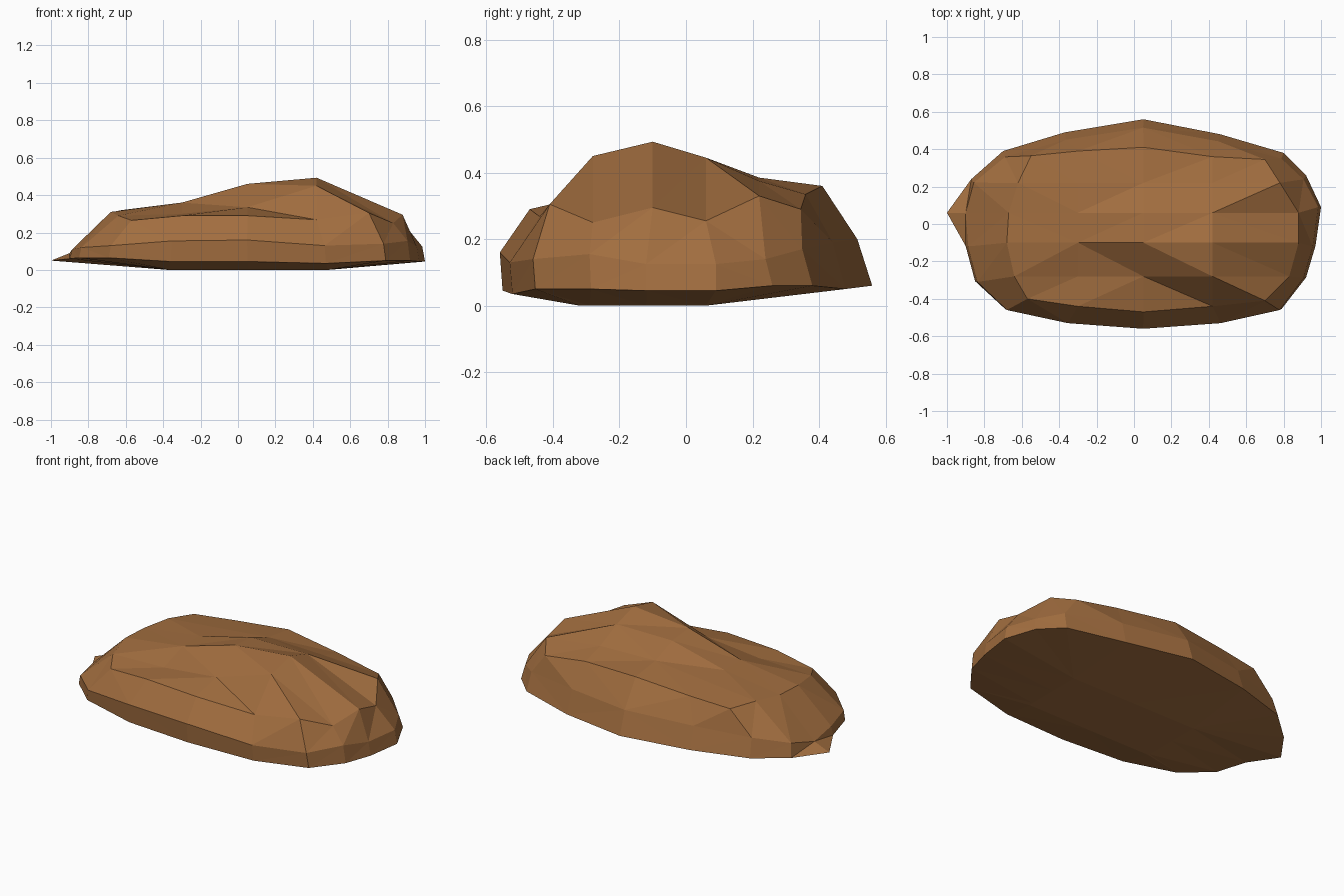
import bpy, bmesh

if "Cube" in bpy.data.objects:
    bpy.data.objects.remove(bpy.data.objects["Cube"])

# Warm brown stone
brown = bpy.data.materials.new("brown stone")
brown.diffuse_color = (0.36, 0.155, 0.05, 1)
brown.use_nodes = True
brown.node_tree.nodes["Principled BSDF"].inputs["Base Color"].default_value = brown.diffuse_color

# Crown of the rock: 6 rows (front to back) by 5 columns (left to right)
left_x = [-.57, -.64, -.68, -.67, -.62, -.55]
right_x = [.70, .83, .88, .88, .78, .70]
row_y = [-.44, -.28, -.10, .06, .22, .38]
front_y = [-.40, -.44, -.47, -.44, -.41]
back_y = [.365, .39, .41, .36, .345]
heights = [
    [.265, .290, .290, .268, .305],
    [.290, .300, .335, .450, .250],
    [.310, .360, .460, .493, .295],
    [.310, .360, .445, .445, .255],
    [.320, .350, .385, .375, .330],
    [.310, .330, .360, .335, .290],
]

# Footprint, anticlockwise from the front left corner
outline = [(-.69, -.46), (-.36, -.53), (.05, -.56), (.47, -.53), (.79, -.46),
           (.92, -.29), (.97, -.12), (1.0, .09), (.92, .26), (.80, .38),
           (.46, .48), (.05, .56), (-.37, .49), (-.70, .39),
           (-.87, .24), (-1.0, .06), (-.90, -.12), (-.85, -.31)]
base_z = [.065, .045, .045, .035, .05, .05, .045, .045, .06, .06,
          .05, .06, .06, .06, .05, .05, .06, .065]
waist_z = [.13, .155, .16, .13, .14, .155, .125, .125, .14, .17,
           .19, .20, .19, .17, .13, .09, .11, .12]

bm = bmesh.new()
grid = []
for r in range(6):
    xs = [left_x[r], -.30, .05, .42, right_x[r]]
    ys = front_y if r == 0 else back_y if r == 5 else [row_y[r]] * 5
    grid.append([bm.verts.new((xs[c], ys[c], heights[r][c])) for c in range(5)])
for r in range(5):
    for c in range(4):
        bm.faces.new((grid[r][c], grid[r][c + 1], grid[r + 1][c + 1], grid[r + 1][c]))

# Rim of the crown, in the same order as the footprint
rim = (grid[0] + [grid[r][4] for r in range(1, 6)]
       + grid[5][3::-1] + [grid[r][0] for r in range(4, 0, -1)])


def clamp(v, low, high):
    return max(low, min(high, v))


# Waist leans inward at the back and left; floor is a smaller flat rectangle
waist, base, floor = [], [], []
for (x, y), zw, zb in zip(outline, waist_z, base_z):
    sx = .90 if x < -.95 else .985
    sy = .92 if y > .2 else 1.0
    waist.append(bm.verts.new((x * sx, y * sy, zw)))
    base.append(bm.verts.new((x, y * (.985 if y < 0 else 1), zb)))
    floor.append(bm.verts.new((clamp(x, -.37, .48), clamp(y, -.32, .06), 0)))


def bridge(lower, upper):
    n = len(lower)
    for i in range(n):
        j = (i + 1) % n
        bm.faces.new((lower[i], lower[j], upper[j], upper[i]))


bridge(waist, rim)
bridge(base, waist)
bridge(floor, base)
bm.faces.new(floor[::-1])
bmesh.ops.remove_doubles(bm, verts=bm.verts[:], dist=.0005)
bmesh.ops.triangulate(bm, faces=bm.faces[:], quad_method='SHORT_EDGE')
bmesh.ops.recalc_face_normals(bm, faces=bm.faces[:])

mesh = bpy.data.meshes.new("rock")
bm.to_mesh(mesh)
bm.free()
mesh.materials.append(brown)
rock = bpy.data.objects.new("rock", mesh)
bpy.context.collection.objects.link(rock)
